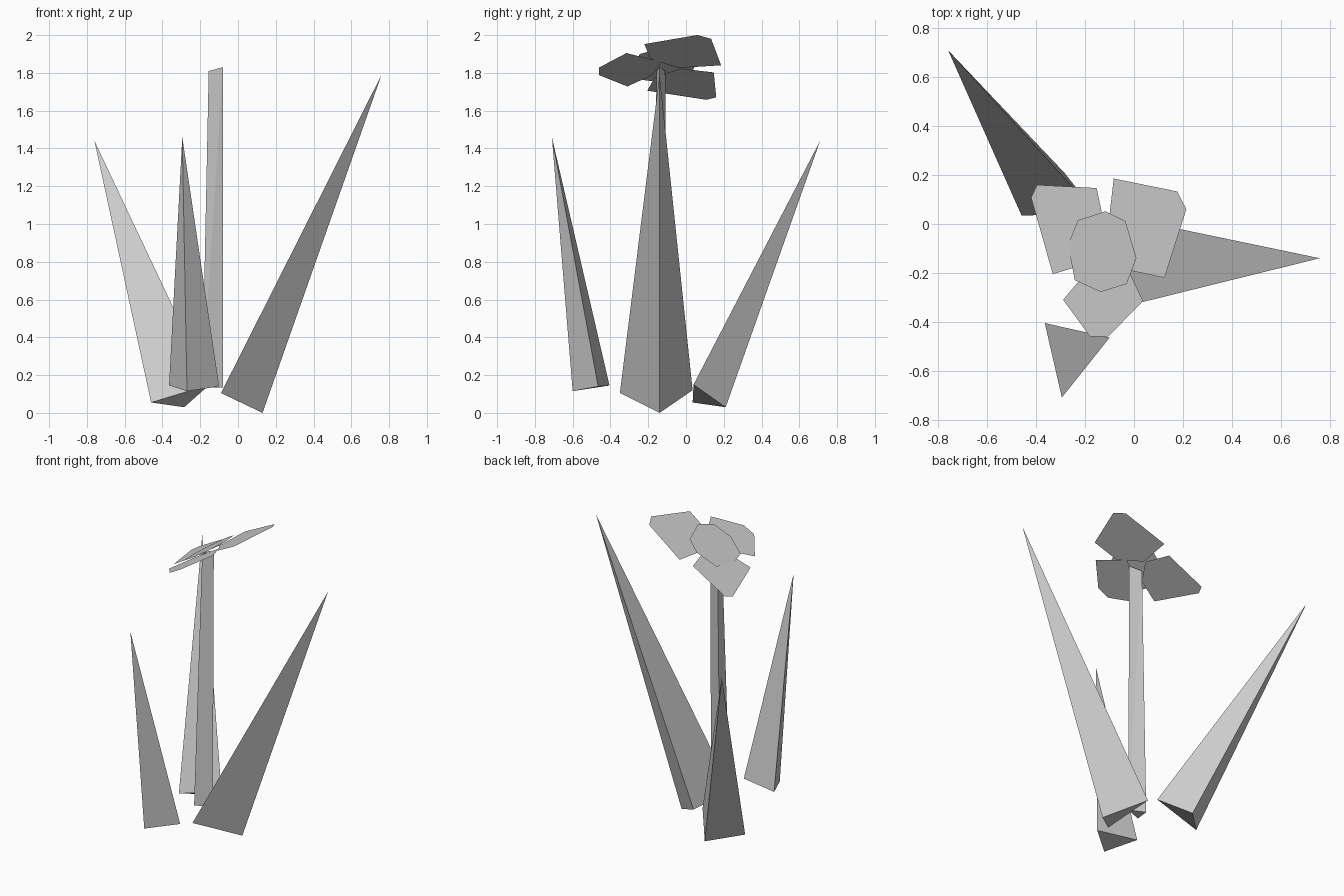
import bpy
import bmesh


def build(name, verts, faces):
    bm = bmesh.new()
    vs = [bm.verts.new(v) for v in verts]
    for f in faces:
        bm.faces.new([vs[i] for i in f])
    bmesh.ops.recalc_face_normals(bm, faces=bm.faces)
    if len(faces) == 1:  # flat sheets face upwards
        bm.normal_update()
        for f in bm.faces:
            if f.normal.z < 0:
                f.normal_flip()
    me = bpy.data.meshes.new(name)
    bm.to_mesh(me)
    bm.free()
    ob = bpy.data.objects.new(name, me)
    bpy.context.collection.objects.link(ob)
    return ob


def leaf(name, tip, base):
    # three-sided spike
    build(name, base + [tip], [(0, 1, 2), (0, 1, 3), (1, 2, 3), (2, 0, 3)])


def sheet(name, outline, height, slope):
    # flat polygon lying on a plane tilted along x
    build(name, [(x, y, height + slope * x) for x, y in outline],
          [tuple(range(len(outline)))])


# Leaves
leaf("right_leaf", (0.76, -0.14, 1.79),
     [(0.13, -0.14, 0.0), (-0.09, -0.35, 0.105), (-0.08, 0.035, 0.12)])
leaf("back_leaf", (-0.76, 0.71, 1.44),
     [(-0.46, 0.035, 0.055), (-0.285, 0.21, 0.03), (-0.15, 0.04, 0.15)])
leaf("front_leaf", (-0.295, -0.71, 1.46),
     [(-0.365, -0.405, 0.145), (-0.27, -0.6, 0.115), (-0.10, -0.465, 0.14)])

# Stem: slightly tapered three-sided prism with a tilted top
build("stem",
      [(-0.19, -0.19, 0.135), (-0.08, -0.15, 0.135), (-0.18, -0.10, 0.135),
       (-0.155, -0.155, 1.81), (-0.08, -0.14, 1.83), (-0.155, -0.11, 1.81)],
      [(0, 1, 2), (3, 4, 5), (0, 1, 4), (0, 4, 3),
       (1, 2, 5), (1, 5, 4), (2, 0, 3), (2, 3, 5)])

# Petals
petals = {
    "back_right_petal": [(-0.018, -0.19), (0.125, -0.22), (0.214, 0.06),
                         (0.177, 0.133), (-0.083, 0.186), (-0.109, -0.04)],
    "back_left_petal": [(-0.115, -0.03), (-0.153, 0.147), (-0.397, 0.16),
                        (-0.421, 0.108), (-0.332, -0.205), (-0.20, -0.165)],
    "front_petal": [(-0.05, -0.13), (-0.18, -0.18), (-0.29, -0.31),
                    (-0.18, -0.46), (-0.105, -0.46), (0.037, -0.315)],
}
for name, outline in petals.items():
    sheet(name, outline, 1.885, 0.54)

# Flower centre
sheet("flower_centre",
      [(-0.116, 0.052), (-0.035, 0.011), (0.01, -0.14), (-0.03, -0.245),
       (-0.136, -0.278), (-0.242, -0.23), (-0.27, -0.087), (-0.23, 0.015)],
      1.92, 0.65)
